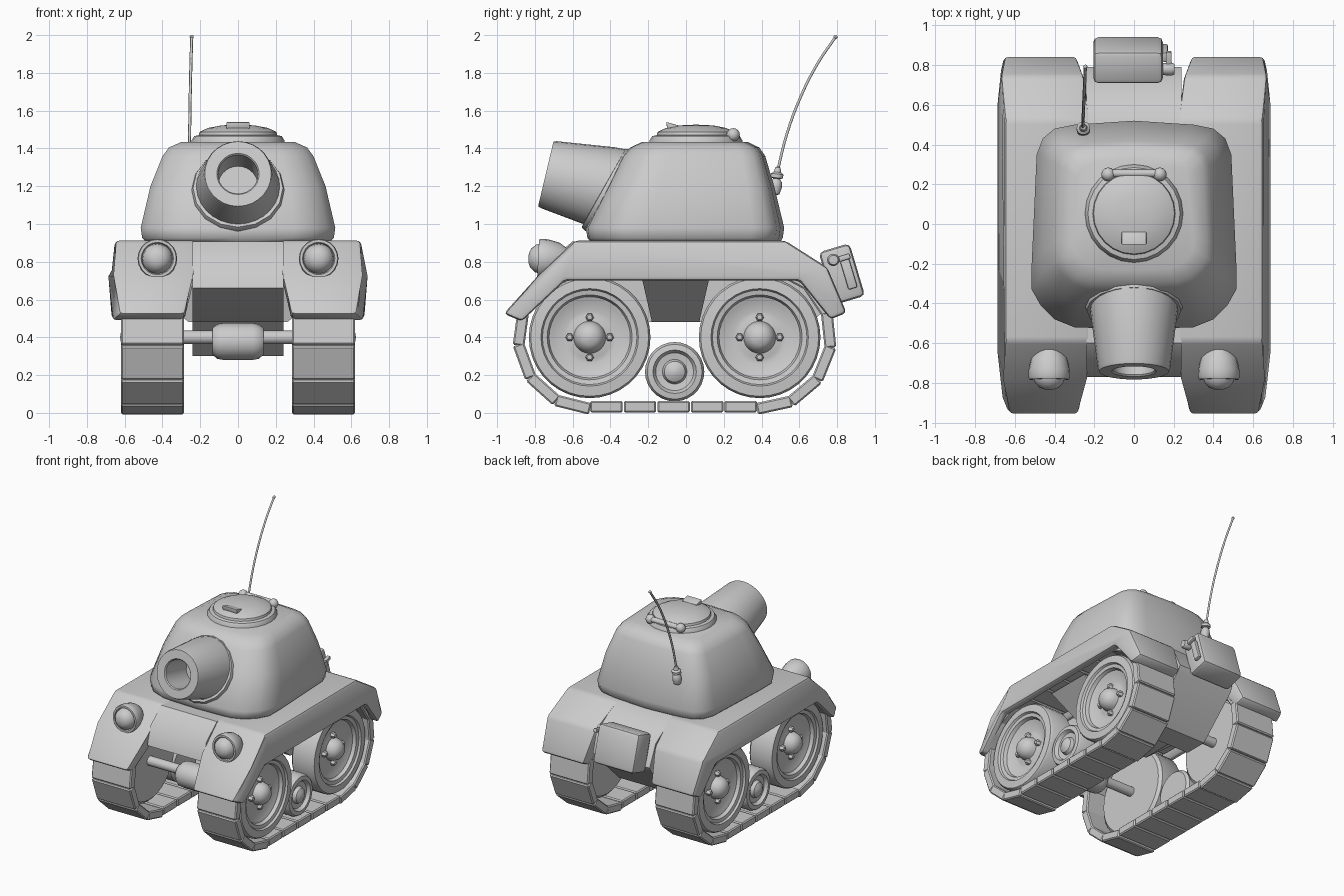
import bpy, bmesh
from math import pi, sin, cos, radians
from mathutils import Vector, Matrix

if "Cube" in bpy.data.objects:
    bpy.data.objects.remove(bpy.data.objects["Cube"])


def finish(name, bm, mirror=False, bevel=0.0, segs=2, angle=35):
    """Bevel sharp edges, shade, and optionally mirror across x."""
    bmesh.ops.recalc_face_normals(bm, faces=bm.faces[:])
    if bevel:
        edges = [e for e in bm.edges if e.is_manifold and e.calc_face_angle(0) > radians(25)]
        bmesh.ops.bevel(bm, geom=edges, offset=bevel, segments=segs, profile=0.5,
                        affect='EDGES', clamp_overlap=True)
    me = bpy.data.meshes.new(name)
    bm.to_mesh(me)
    bm.free()
    ob = bpy.data.objects.new(name, me)
    bpy.context.collection.objects.link(ob)
    bpy.ops.object.select_all(action='DESELECT')
    ob.select_set(True)
    bpy.context.view_layer.objects.active = ob
    bpy.ops.object.shade_smooth_by_angle(angle=radians(angle))
    if mirror:
        ob.modifiers.new("Mirror", 'MIRROR')
    return ob


def loft(bm, rings):
    rows = [[bm.verts.new(p) for p in ring] for ring in rings]
    n = len(rows[0])
    for a, b in zip(rows, rows[1:]):
        for i in range(n):
            j = (i + 1) % n
            bm.faces.new((a[i], a[j], b[j], b[i]))
    bm.faces.new(rows[0][::-1])
    bm.faces.new(rows[-1])


def lathe(bm, profile, loc, axis, segs=24):
    """Revolve (radius, height) points about an axis through loc."""
    m = Matrix.Translation(loc) @ Vector(axis).to_track_quat('Z', 'Y').to_matrix().to_4x4()
    loft(bm, [[m @ Vector((max(r, .003) * cos(2 * pi * i / segs),
                           max(r, .003) * sin(2 * pi * i / segs), h)) for i in range(segs)]
              for r, h in profile])


def box(bm, size, matrix):
    bmesh.ops.create_cube(bm, size=1, matrix=matrix @ Matrix.Diagonal((*size, 1)))


def lathed(name, profile, loc, axis, segs=24, **kw):
    bm = bmesh.new()
    lathe(bm, profile, loc, axis, segs)
    return finish(name, bm, **kw)


def prism(name, pts, **kw):
    """Side profile of (y, z, inner x, outer x)."""
    bm = bmesh.new()
    loft(bm, [[(p[2], p[0], p[1]) for p in pts], [(p[3], p[0], p[1]) for p in pts]])
    return finish(name, bm, **kw)


# fenders, hollowed underneath for the tracks
fender = prism("fender", [(-.59, .912, .22, .65), (-.78, .73, .225, .672), (-.965, .525, .28, .625),
                          (-.87, .485, .285, .67), (-.64, .70, .235, .685), (.60, .70, .235, .685),
                          (.765, .495, .285, .675), (.85, .53, .29, .65), (.748, .77, .25, .675),
                          (.525, .912, .22, .65)], bevel=.022)
well = prism("wheel_well_cutter", [(y, z, .275, .635) for y, z in
             [(-.83, .45), (-.75, .63), (-.61, .80), (.61, .80), (.69, .68), (.74, .45)]])
well.hide_render = True
well.hide_set(True)
cut = fender.modifiers.new("Well", 'BOOLEAN')
cut.operation, cut.solver, cut.object = 'DIFFERENCE', 'EXACT', well
fender.modifiers.new("Mirror", 'MIRROR')

# centre hull between the fenders
prism("hull", [(y, z, -.24, .24) for y, z in
               [(-.60, .908), (-.73, .80), (-.77, .66), (-.20, .48), (.08, .48), (.30, .30),
                (.48, .30), (.77, .58), (.79, .62), (.715, .78), (.52, .908)]])

# tapered belly support between the wheels
bm = bmesh.new()
loft(bm, [[(-w, a, z), (w, a, z), (w, b, z), (-w, b, z)]
          for w, a, b, z in [(.26, -.18, .07, .48), (.56, -.235, .125, .72)]])
finish("belly_support", bm)

# turret: one half outline, scaled up through the heights
half = [(.30, -.52), (.40, -.48), (.47, -.41), (.515, -.33), (.515, -.20), (.49, .35),
        (.46, .43), (.40, .48), (.30, .50)]
outline = [(0, -.53)] + half + [(0, .52)] + [(-x, y) for x, y in half[::-1]]
levels = [(.905, .94, .95, 0), (.925, .985, .985, 0), (.98, 1, 1, 0), (1.20, .90, .84, .03),
          (1.36, .775, .72, .045), (1.405, .71, .65, .05), (1.435, .58, .53, .05)]
bm = bmesh.new()
loft(bm, [[(x * sx, y * sy + dy, z) for x, y in outline] for z, sx, sy, dy in levels])
finish("turret", bm, angle=45)

# gun barrel with open bore, and its collar lying on the turret slope
aim = Vector((0, -.317, .075)).normalized()
base = Vector((0, -.425, 1.19))
lathed("gun_barrel", [(.003, -.1), (.225, -.1), (.222, 0), (.182, .31), (.176, .326), (.112, .326),
                      (.105, .318), (.105, .06), (.003, .06)], base, aim, 28)
lathed("gun_collar", [(.003, -.12), (.24, -.12), (.246, -.01), (.238, .012), (.2, .015), (.003, .01)],
       (0, -.425, 1.185), (0, -.87, .49), 16)

# hatch lid, hinge and grip
lathed("hatch", [(.247, 1.40), (.247, 1.44), (.232, 1.465), (.208, 1.47), (.204, 1.487),
                 (.16, 1.508), (.09, 1.522), (.003, 1.526)], (0, .053, 0), (0, 0, 1), 24)
bm = bmesh.new()
lathe(bm, [(.02, -.13), (.02, .13)], (0, .255, 1.475), (1, 0, 0), 12)
for s in (-1, 1):
    bmesh.ops.create_uvsphere(bm, u_segments=12, v_segments=8, radius=.035,
                              matrix=Matrix.Translation((s * .13, .25, 1.472)))
finish("hatch_hinge", bm)
bm = bmesh.new()
loft(bm, [[(x, -.10, 1.505), (x, -.105, 1.54), (x, -.04, 1.522), (x, -.04, 1.505)]
          for x in (-.062, .062)])
finish("hatch_grip", bm, bevel=.004)

# antenna and its mount
lathed("antenna_mount", [(.003, -.075), (.025, -.065), (.034, -.03), (.03, .0), (.018, .015),
                         (.034, .02), (.034, .04), (.02, .05), (.014, .075), (.003, .08)],
       (-.255, .478, 1.225), (0, .12, 1), 14)
path = [(-.258, .482, 1.27), (-.256, .535, 1.48), (-.253, .61, 1.68), (-.249, .70, 1.855),
        (-.245, .792, 1.99)]
cu = bpy.data.curves.new("antenna", 'CURVE')
cu.dimensions = '3D'
cu.bevel_depth = .008
cu.bevel_resolution = 1
cu.resolution_u = 4
cu.use_fill_caps = True
sp = cu.splines.new('BEZIER')
sp.bezier_points.add(len(path) - 1)
for p, co in zip(sp.bezier_points, path):
    p.co = co
    p.handle_left_type = p.handle_right_type = 'AUTO'
bpy.context.collection.objects.link(bpy.data.objects.new("antenna", cu))
bm = bmesh.new()
bmesh.ops.create_uvsphere(bm, u_segments=8, v_segments=6, radius=.011,
                          matrix=Matrix.Translation(path[-1]))
finish("antenna_tip", bm)

# headlights
lathed("headlight", [(.003, -.13), (.05, -.12), (.09, -.06), (.104, 0), (.105, .035), (.10, .048),
                     (.086, .048), (.08, .03), (.074, .06), (.05, .088), (.025, .098), (.003, .10)],
       (.427, -.735, .815), (0, -1, .05), 20, mirror=True)

# fuel can on the back with cap and side handle
tilt = Matrix.Translation((-.03, .825, .735)) @ Matrix.Rotation(.29, 4, 'X')
bm = bmesh.new()
box(bm, (.35, .17, .29), tilt)
finish("fuel_can", bm, bevel=.026, segs=2)
bm = bmesh.new()
box(bm, (.03, .05, .16), tilt @ Matrix.Translation((.185, .035, -.01)))
box(bm, (.03, .12, .03), tilt @ Matrix.Translation((.205, .01, .08)))
finish("fuel_can_handle", bm, bevel=.008)
lathed("fuel_can_cap", [(.03, 0), (.033, .05), (.025, .065), (.003, .065)],
       (.14, .78, .81), (1, 0, 0), 14)

# wheels with hub and bolts
FRONT, REAR, Z = -.51, .39, .40
rim = [(.003, -.10), (.30, -.10), (.322, -.08), (.322, .085), (.312, .10), (.258, .105),
       (.25, .09), (.225, .085), (.215, .06), (.20, .055), (.14, .03), (.115, .035), (.085, .04),
       (.08, .065), (.068, .095), (.04, .118), (.003, .124)]
for name, y in (("front", FRONT), ("rear", REAR)):
    lathed(name + "_wheel", rim, (.50, y, Z), (1, 0, 0), 36, mirror=True)
    bm = bmesh.new()
    for k in range(4):
        a = k * pi / 2
        lathe(bm, [(.022, 0), (.022, .035), (.014, .045), (.003, .047)],
              (.52, y + .106 * cos(a), Z + .106 * sin(a)), (1, 0, 0), 6)
    finish(name + "_wheel_bolts", bm, mirror=True)
    lathed(name + "_axle", [(.036, -.42), (.036, .42)], (0, y, Z), (1, 0, 0), 16)

# front gearbox and lower rollers
lathed("axle_gearbox", [(.07, -.135), (.092, -.11), (.097, -.08), (.097, .08), (.092, .11), (.07, .135)],
       (0, FRONT, .378), (1, 0, 0), 16)
lathed("lower_roller", [(.003, -.09), (.14, -.09), (.157, -.07), (.157, .06), (.145, .08), (.115, .085),
                        (.10, .06), (.065, .055), (.055, .08), (.03, .095), (.003, .10)],
       (.50, -.06, .218), (1, 0, 0), 28, mirror=True)

# track links in a closed loop round both wheels
R, COUNT = .364, 23
flat = REAR - FRONT
arc = pi * R
step = 2 * (arc + flat) / COUNT
bm = bmesh.new()
for i in range(COUNT):
    d = (i + .5) * step
    length = step - .006
    if d < flat:                      # along the ground
        y, turn = FRONT + d, 0
    elif d < flat + arc:              # up round the rear wheel
        y, turn, length = REAR, (d - flat) / R, step * 1.06
    elif d < 2 * flat + arc:          # back along the top
        y, turn = REAR - (d - flat - arc), pi
    else:                             # down round the front wheel
        y, turn, length = FRONT, pi + (d - 2 * flat - arc) / R, step * 1.06
    m = Matrix.Translation((.4525, y, Z)) @ Matrix.Rotation(turn, 4, 'X')
    box(bm, (.335, length, .062), m @ Matrix.Translation((0, 0, -R - .003)))
finish("track", bm, mirror=True, bevel=.008, segs=1, angle=20)
